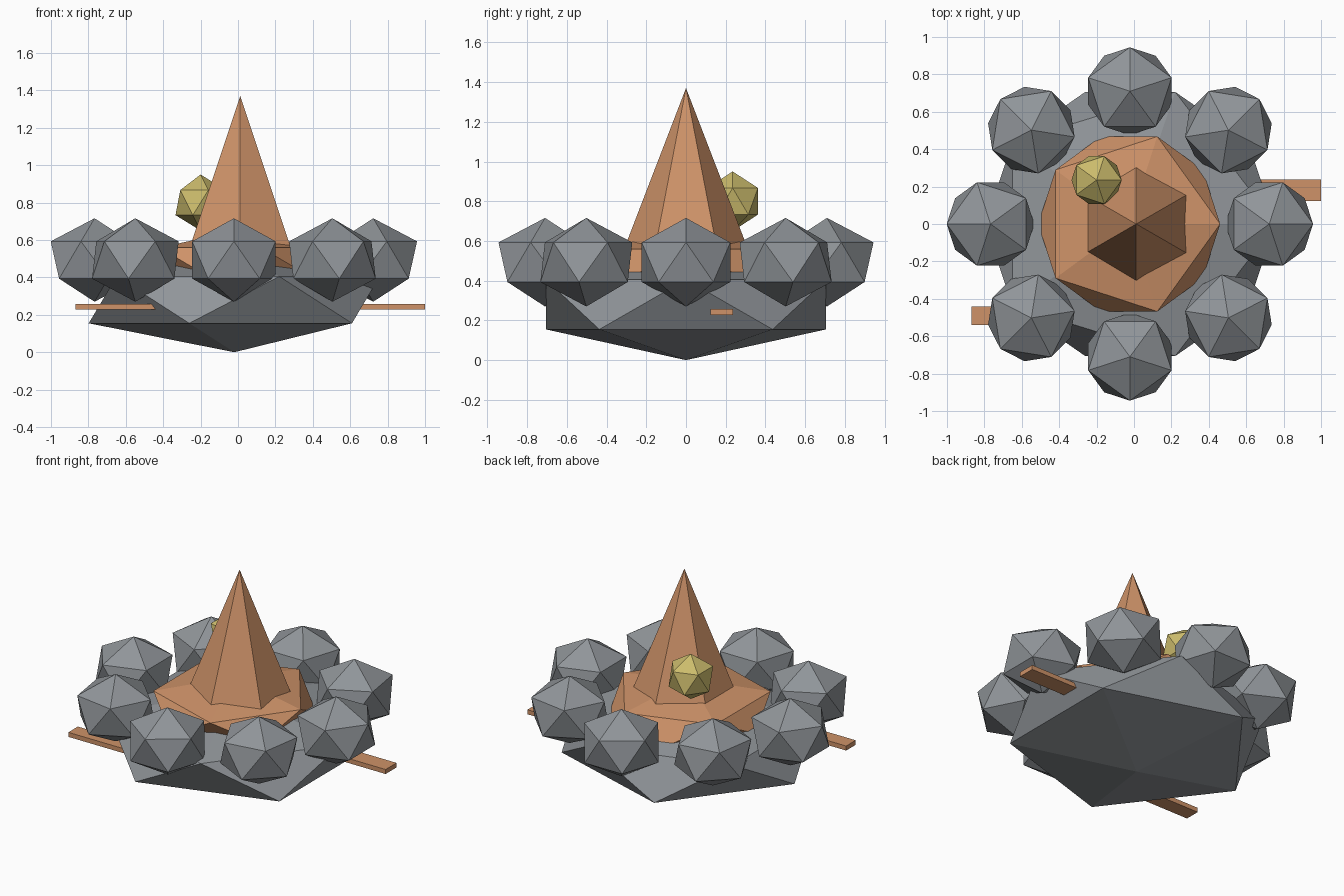
import bpy
import math

default = bpy.data.objects.get("Cube")
if default:
    bpy.data.objects.remove(default, do_unlink=True)


def make_material(name, colour):
    mat = bpy.data.materials.new(name)
    mat.use_nodes = True
    rgba = (*colour, 1.0)
    mat.diffuse_color = rgba
    mat.node_tree.nodes["Principled BSDF"].inputs["Base Color"].default_value = rgba
    return mat


stone_grey = make_material("stone grey", (0.28, 0.30, 0.32))
flame_orange = make_material("flame orange", (0.62, 0.29, 0.14))
ember_yellow = make_material("ember yellow", (0.60, 0.50, 0.15))


def finish(name, mat):
    obj = bpy.context.object
    obj.name = name
    obj.data.materials.append(mat)
    return obj


def rock(name, centre, size, mat, turn=0.0):
    """A twenty-sided lump, squashed by size and turned about z."""
    bpy.ops.mesh.primitive_ico_sphere_add(subdivisions=1, radius=1, location=centre,
                                          rotation=(0, 0, turn))
    obj = finish(name, mat)
    obj.scale = size
    return obj


def plank(name, centre, size):
    bpy.ops.mesh.primitive_cube_add(size=1, location=centre)
    finish(name, flame_orange).scale = size


# Ground slab and the glowing mound on it
rock("ground_rock", (-0.02, 0, 0.28), (0.87, 0.83, 0.28), stone_grey)
rock("ember_mound", (-0.026, 0, 0.487), (0.544, 0.55, 0.16), flame_orange)

# Ring of stones, each facing outward
STONES = 8
for i in range(STONES):
    a = i * math.tau / STONES
    rock(f"ring_stone_{i + 1}",
         (-0.022 + 0.745 * math.cos(a), 0.71 * math.sin(a), 0.493),
         (0.262, 0.262, 0.223), stone_grey, a)

# Six-sided flame
bpy.ops.mesh.primitive_cone_add(vertices=6, radius1=0.335, radius2=0, depth=0.87,
                                location=(0.012, 0, 0.935))
finish("flame", flame_orange)

# Floating spark beside the flame
rock("spark", (-0.2, 0.235, 0.80), (0.15, 0.15, 0.15), ember_yellow)

# Planks sticking out from under the stones
plank("left_plank", (0.75, 0.18, 0.243), (0.5, 0.115, 0.03))
plank("right_plank", (-0.62, -0.49, 0.243), (0.5, 0.1, 0.03))
